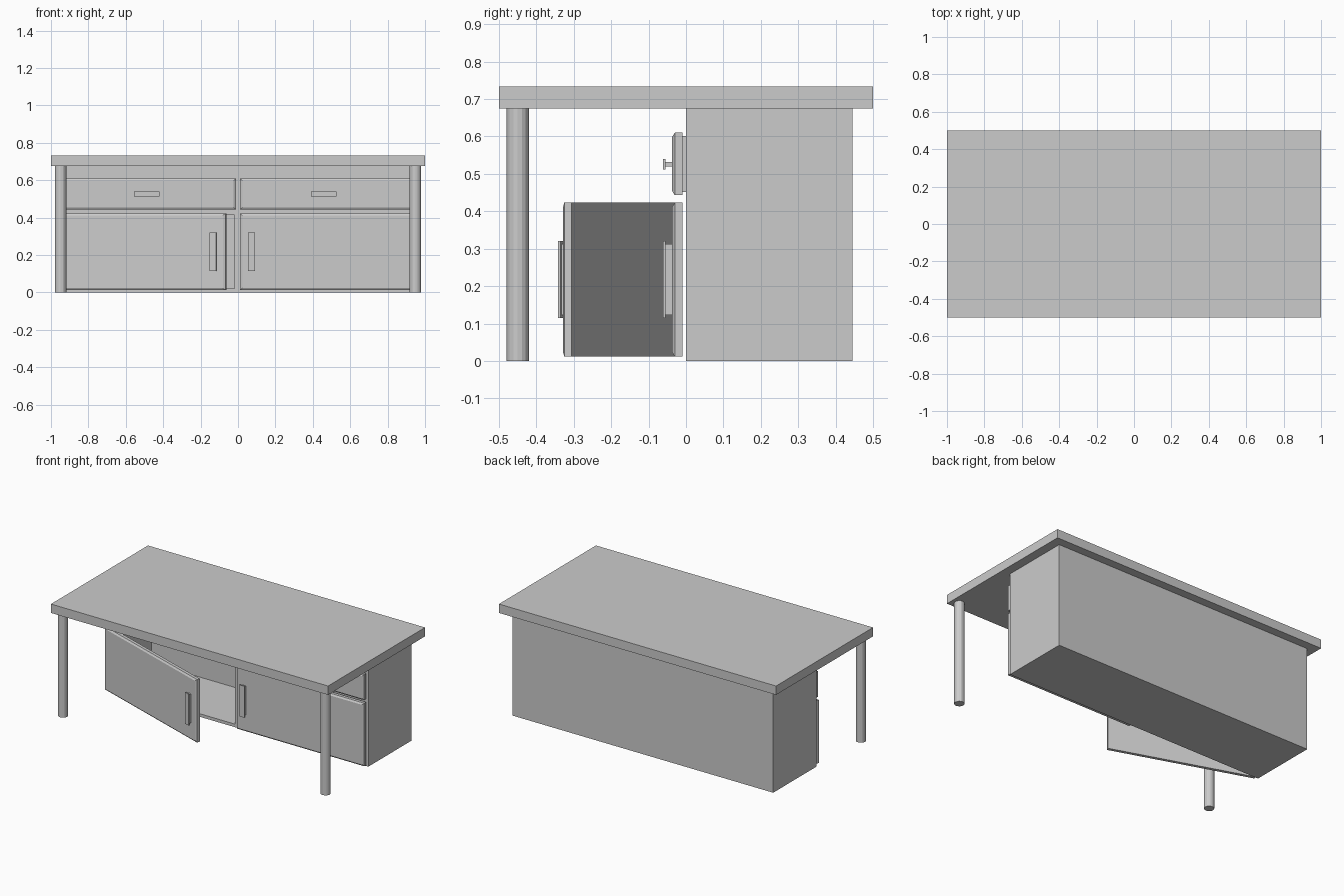
import bpy, bmesh, math
from mathutils import Matrix, Vector

if "Cube" in bpy.data.objects:
    bpy.data.objects.remove(bpy.data.objects["Cube"])


def mesh_object(name, bm):
    bmesh.ops.recalc_face_normals(bm, faces=bm.faces)
    me = bpy.data.meshes.new(name)
    bm.to_mesh(me)
    bm.free()
    ob = bpy.data.objects.new(name, me)
    bpy.context.collection.objects.link(ob)
    return ob


def add_box(bm, x0, x1, y0, y1, z0, z1):
    size = Vector((x1 - x0, y1 - y0, z1 - z0))
    mid = Vector((x0 + x1, y0 + y1, z0 + z1)) / 2
    m = Matrix.Translation(mid) @ Matrix.Diagonal(size).to_4x4()
    return bmesh.ops.create_cube(bm, size=1, matrix=m)["verts"]


def box(name, *dims):
    bm = bmesh.new()
    add_box(bm, *dims)
    return mesh_object(name, bm)


def cut(ob, *dims):
    cutter = box("cutter", *dims)
    cutter.hide_render = True
    mod = ob.modifiers.new("cut", 'BOOLEAN')
    mod.operation = 'DIFFERENCE'
    mod.solver = 'EXACT'
    mod.object = cutter
    bpy.context.view_layer.objects.active = ob
    bpy.ops.object.modifier_apply(modifier=mod.name)
    bpy.data.objects.remove(cutter)


def panel(name, x0, x1, z0, z1):
    # slab whose front face is chamfered all round
    bm = bmesh.new()
    inset = 0.011
    add_box(bm, x0, x1, -0.030, -0.010, z0, z1)
    front = min(bm.faces, key=lambda f: f.calc_center_median().y)
    ext = bmesh.ops.extrude_discrete_faces(bm, faces=[front])["faces"][0]
    cx, cz = (x0 + x1) / 2, (z0 + z1) / 2
    for v in ext.verts:
        v.co.y = -0.037
        v.co.x += inset if v.co.x < cx else -inset
        v.co.z += inset if v.co.z < cz else -inset
    return mesh_object(name, bm)


def handle(name, cx, cz, w, h):
    # T-section pull: narrow stem and wider grip plate
    bm = bmesh.new()
    d = 0.008
    add_box(bm, cx - w/2 + d, cx + w/2 - d, -0.055, -0.036, cz - h/2 + d, cz + h/2 - d)
    add_box(bm, cx - w/2, cx + w/2, -0.062, -0.055, cz - h/2, cz + h/2)
    return mesh_object(name, bm)


# table top
box("table_top", -1, 1, -0.5, 0.5, 0.675, 0.733)

# round front legs
for side, x in (("left", -0.948), ("right", 0.948)):
    bm = bmesh.new()
    bmesh.ops.create_cone(bm, cap_ends=True, segments=16, radius1=0.03, radius2=0.03,
                          depth=0.675, matrix=Matrix.Translation((x, -0.45, 0.3375)))
    mesh_object(side + "_leg", bm)

# hollow cabinet with two cupboards and two drawer openings
cabinet = box("cabinet", -0.941, 0.941, 0, 0.445, 0, 0.675)
for x0, x1 in ((-0.92, -0.02), (0.02, 0.92)):
    cut(cabinet, x0, x1, -0.1, 0.42, 0.02, 0.413)
    cut(cabinet, x0, x1, -0.1, 0.42, 0.45, 0.603)

# drawers and doors
for side, x0, x1, hx, dx in (("left", -0.932, -0.012, -0.488, -0.072),
                             ("right", 0.012, 0.932, 0.458, 0.072)):
    panel(side + "_drawer_front", x0, x1, 0.443, 0.61)
    handle(side + "_drawer_handle", hx, 0.526, 0.136, 0.028)
    tray = box(side + "_drawer_box", x0 + 0.014, x1 - 0.010, -0.010, 0.41, 0.452, 0.601)
    cut(tray, x0 + 0.03, x1 - 0.026, 0.005, 0.395, 0.465, 0.7)
    door = panel(side + "_door", x0, x1, 0.012, 0.423)
    pull = handle(side + "_door_handle", dx, 0.2175, 0.036, 0.205)
    if side == "left":
        # left door stands ajar on its outer hinge
        pivot = Matrix.Translation((x0, -0.010, 0))
        swing = pivot @ Matrix.Rotation(math.radians(-18.8), 4, 'Z') @ pivot.inverted()
        for ob in (door, pull):
            ob.data.transform(swing)
